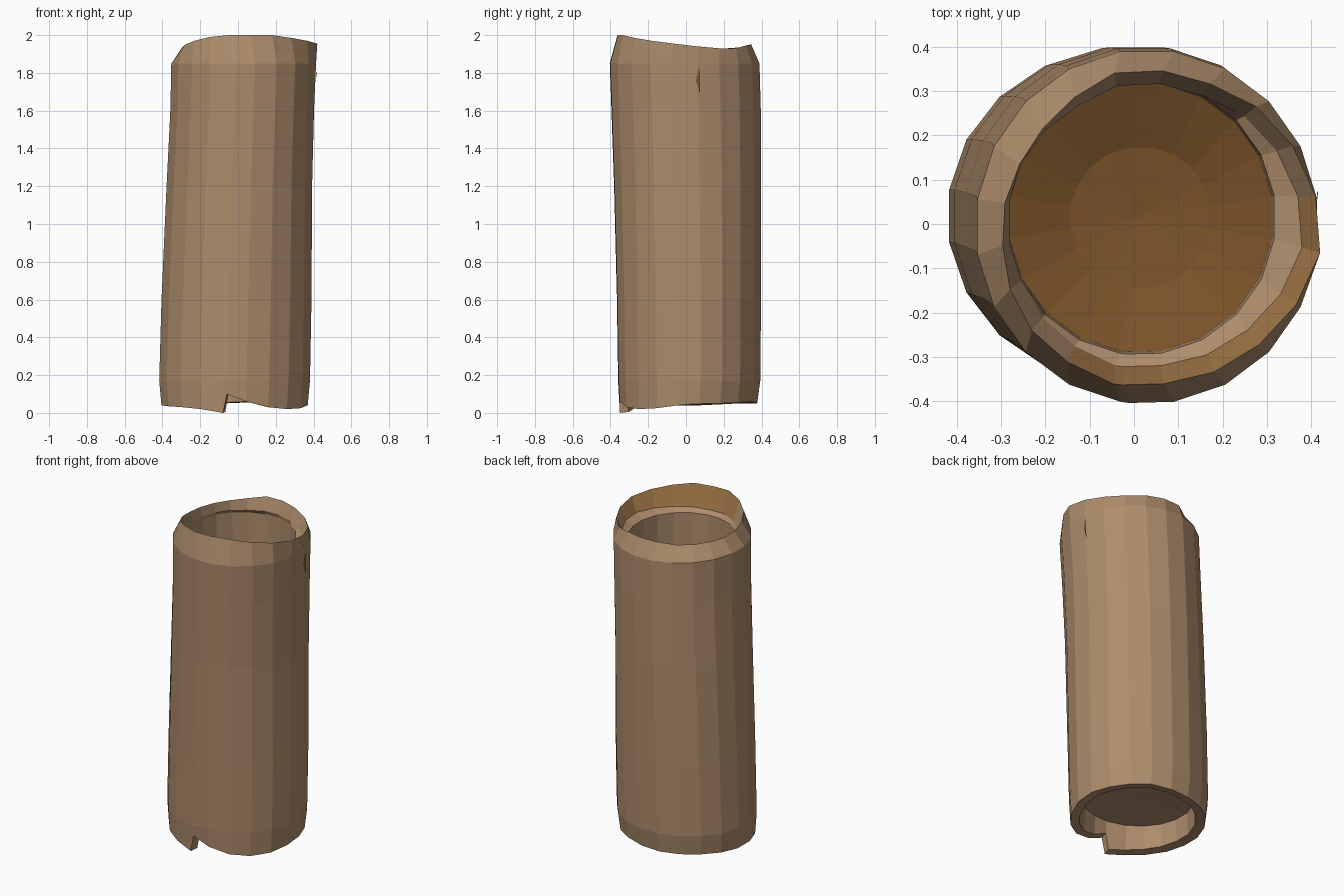
import bpy, bmesh, math

if "Cube" in bpy.data.objects:
    bpy.data.objects.remove(bpy.data.objects["Cube"])

def material(name, rgb):
    m = bpy.data.materials.new(name)
    m.diffuse_color = (*rgb, 1)
    m.use_nodes = True
    m.node_tree.nodes["Principled BSDF"].inputs["Base Color"].default_value = m.diffuse_color
    return m

BARK = material("tan bark", (0.42, 0.265, 0.15))
SPLIT = material("orange inner bark", (0.36, 0.185, 0.065))
WOOD = material("dark brown wood", (0.195, 0.085, 0.022))

# columns around the log, with one extra narrow column for the step in the bottom edge
angles = [9 + 18 * k for k in range(20)]
angles.insert(15, 264)
rim_r = [.405, .39, .375, .355, .35, .345, .32, .305, .30, .305, .31,
         .325, .34, .35, .365, .365, .365, .375, .385, .40, .415]
rim_z = [1.94, 1.93, 1.93, 1.945, 1.95, 1.95, 1.935, 1.93, 1.93, 1.93, 1.935,
         1.95, 1.97, 1.99, 2.0, 2.0, 2.0, 2.0, 1.985, 1.97, 1.955]
foot_z = [.05, .05, .055, .06, .055, .05, .05, .05, .045, .04, .04,
          .035, .03, .02, 0, .10, .06, .03, .02, .025, .04]
N = len(angles)

bm = bmesh.new()

def ring(cx, cy, rx, ry, z):
    """One loop; rx, ry and z may be numbers or per-column lists."""
    pick = lambda v, i: v[i] if isinstance(v, list) else v
    return [bm.verts.new((cx + pick(rx, i) * math.cos(math.radians(a)),
                          cy + pick(ry, i) * math.sin(math.radians(a)),
                          pick(z, i))) for i, a in enumerate(angles)]

def bridge(a, b, mat=lambda i: 0):
    for i in range(N):
        j = (i + 1) % N
        bm.faces.new((a[i], a[j], b[j], b[i])).material_index = mat(i)

def cap(loop, co, mat):
    c = bm.verts.new(co)
    for i in range(N):
        bm.faces.new((loop[i], loop[(i + 1) % N], c)).material_index = mat

# outer bark, bottom to top, leaning slightly
foot = ring(-.018, .013, .392, .368, foot_z)
rings = [foot,
         ring(-.018, .018, .404, .38, .17),
         ring(-.008, .017, .402, .385, .6),
         ring(.007, .010, .390, .393, 1.2),
         ring(.022, .002, .385, .399, 1.6),
         ring(.030, -.006, .388, .400, 1.85)]
rim = ring(.01, 0, rim_r, rim_r, rim_z)
rings.append(rim)
for a, b in zip(rings, rings[1:]):
    bridge(a, b)

# top hollow: split bark edge, ledge, inner wall, dished floor
lip_r = [max(.295, r * .9) for r in rim_r]
lip = ring(.01, .005, lip_r, lip_r, 1.87)
ledge = ring(.015, .015, .305, .31, 1.85)
floor = ring(.015, .015, .30, .305, 1.6)
dish = ring(.015, .015, .16, .16, 1.54)
bridge(rim, lip, lambda i: 1 if i >= 13 else 0)
bridge(lip, ledge)
bridge(ledge, floor)
bridge(floor, dish, lambda i: 2)
cap(dish, (.015, .015, 1.52), 2)

# bottom hollow
inner = ring(-.015, .013, .335, .32, [z + .005 for z in foot_z])
roof = ring(-.015, .013, .325, .312, .18)
bridge(foot, inner)
bridge(inner, roof)
cap(roof, (-.015, .013, .19), 0)

bmesh.ops.recalc_face_normals(bm, faces=bm.faces)
mesh = bpy.data.meshes.new("hollow_log")
bm.to_mesh(mesh)
bm.free()
for m in (BARK, SPLIT, WOOD):
    mesh.materials.append(m)
log = bpy.data.objects.new("hollow_log", mesh)
bpy.context.collection.objects.link(log)

# thin crack in the bark on the right side
crack_mesh = bpy.data.meshes.new("bark_crack")
crack_mesh.from_pydata([(.413, .052, 1.76), (.413, .075, 1.69), (.415, .07, 1.83)],
                       [], [(0, 1, 2)])
crack_mesh.materials.append(WOOD)
bpy.context.collection.objects.link(bpy.data.objects.new("bark_crack", crack_mesh))
